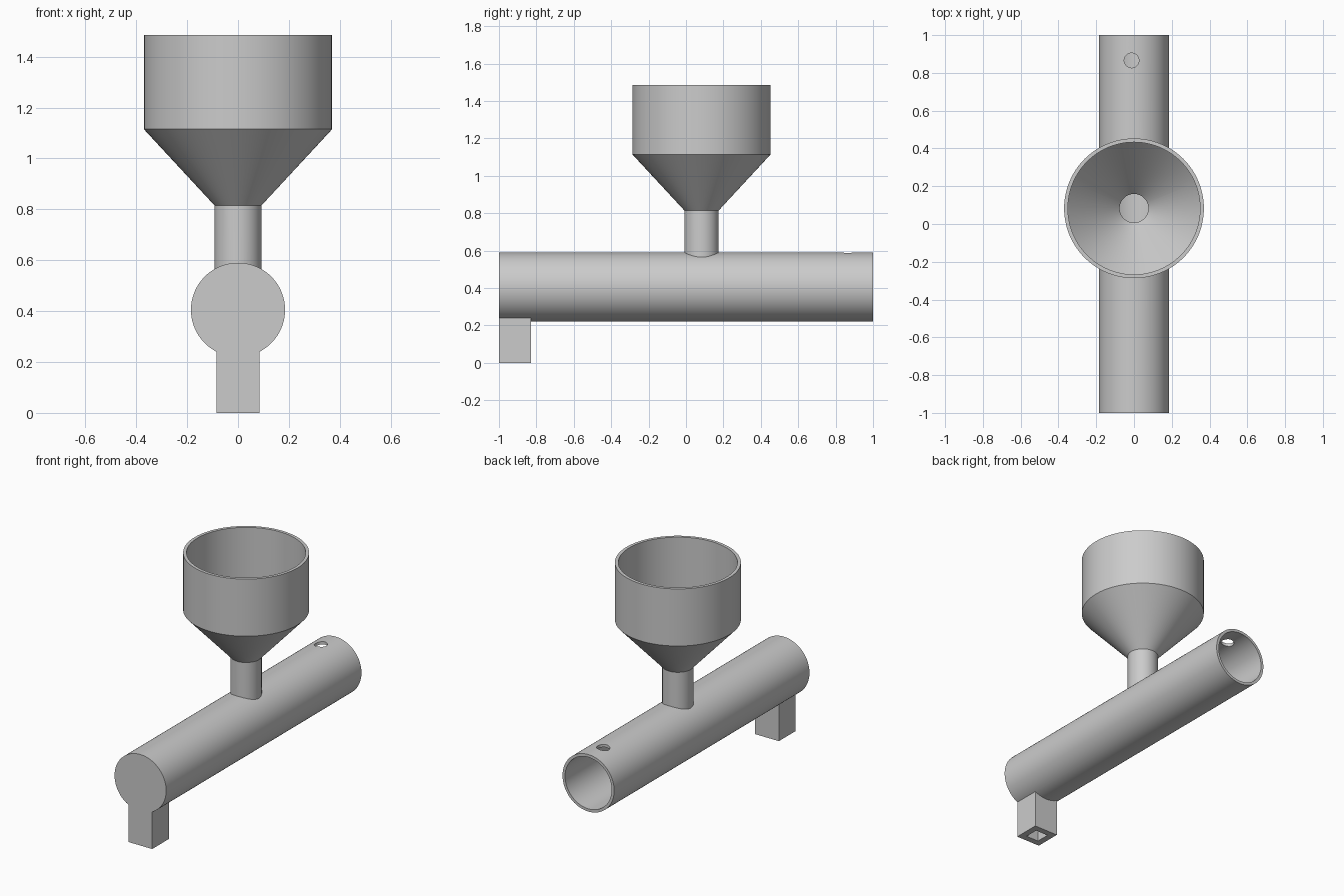
import bpy, bmesh, math
from mathutils import Matrix, Vector

cube = bpy.data.objects.get("Cube")
if cube:
    bpy.data.objects.remove(cube, do_unlink=True)

SEGMENTS = 96
TUBE_Z, TUBE_R = 0.405, 0.185
HOPPER_Y = 0.083
WALL = 0.018

grey = bpy.data.materials.new("plain grey")
grey.use_nodes = True
grey.diffuse_color = (0.6, 0.6, 0.6, 1)
grey.node_tree.nodes["Principled BSDF"].inputs["Base Color"].default_value = (0.6, 0.6, 0.6, 1)


def finish(name, bm):
    """Turn a bmesh into a named object."""
    bmesh.ops.recalc_face_normals(bm, faces=bm.faces)
    mesh = bpy.data.meshes.new(name)
    bm.to_mesh(mesh)
    bm.free()
    mesh.materials.append(grey)
    obj = bpy.data.objects.new(name, mesh)
    bpy.context.collection.objects.link(obj)
    return obj


def lathe(name, profile, place):
    """Closed solid turned from (radius, height) rings."""
    bm = bmesh.new()
    rings = []
    for r, z in profile:
        angles = [2 * math.pi * i / SEGMENTS for i in range(SEGMENTS)]
        rings.append([bm.verts.new(place @ Vector((r * math.cos(a), r * math.sin(a), z)))
                      for a in angles])
    for low, high in zip(rings, rings[1:]):
        for i in range(SEGMENTS):
            j = (i + 1) % SEGMENTS
            bm.faces.new((low[i], low[j], high[j], high[i]))
    bm.faces.new(rings[0][::-1])
    bm.faces.new(rings[-1])
    return finish(name, bm)


def box(name, size, centre):
    bm = bmesh.new()
    bmesh.ops.create_cube(bm, size=1, matrix=Matrix.Translation(centre) @ Matrix.Diagonal((*size, 1)))
    return finish(name, bm)


along_y = Matrix.Translation((0, 0, TUBE_Z)) @ Matrix.Rotation(-math.pi / 2, 4, 'X')
upright = Matrix.Translation((0, HOPPER_Y, 0))

# Outer solids: horizontal tube, hopper with neck, square spout
body = lathe("hopper_tube", [(TUBE_R, -1), (TUBE_R, 1)], along_y)
hopper = lathe("hopper", [(0.092, 0.42), (0.092, 0.815), (0.37, 1.115), (0.37, 1.485)], upright)
spout = box("spout", (0.17, 0.17, 0.36), (0, -0.915, 0.18))

# Hollows: tube open at the back, funnel bore, spout bore, small top hole
tube_bore = lathe("tube_bore", [(TUBE_R - WALL, -0.98), (TUBE_R - WALL, 1.1)], along_y)
hopper_bore = lathe("hopper_bore", [(0.076, 0.43), (0.076, 0.815), (0.35, 1.115), (0.35, 1.6)], upright)
spout_bore = box("spout_bore", (0.09, 0.09, 0.5), (0, -0.915, 0.1))
vent_bore = lathe("vent_bore", [(0.039, 0.45), (0.039, 0.7)], Matrix.Translation((-0.013, 0.866, 0)))

steps = [(hopper, 'UNION'), (spout, 'UNION'), (tube_bore, 'DIFFERENCE'),
         (hopper_bore, 'DIFFERENCE'), (spout_bore, 'DIFFERENCE'), (vent_bore, 'DIFFERENCE')]
for helper, operation in steps:
    mod = body.modifiers.new(helper.name, 'BOOLEAN')
    mod.operation = operation
    mod.solver = 'EXACT'
    mod.object = helper

# Bake the cuts and drop the helper solids
bpy.context.view_layer.update()
graph = bpy.context.evaluated_depsgraph_get()
baked = bpy.data.meshes.new_from_object(body.evaluated_get(graph))
body.modifiers.clear()
body.data = baked
for helper, _ in steps:
    bpy.data.objects.remove(helper, do_unlink=True)
baked.materials.clear()
baked.materials.append(grey)
for face in baked.polygons:
    face.material_index = 0

bpy.ops.object.select_all(action='DESELECT')
body.select_set(True)
bpy.context.view_layer.objects.active = body
bpy.ops.object.shade_smooth_by_angle(angle=math.radians(30))
